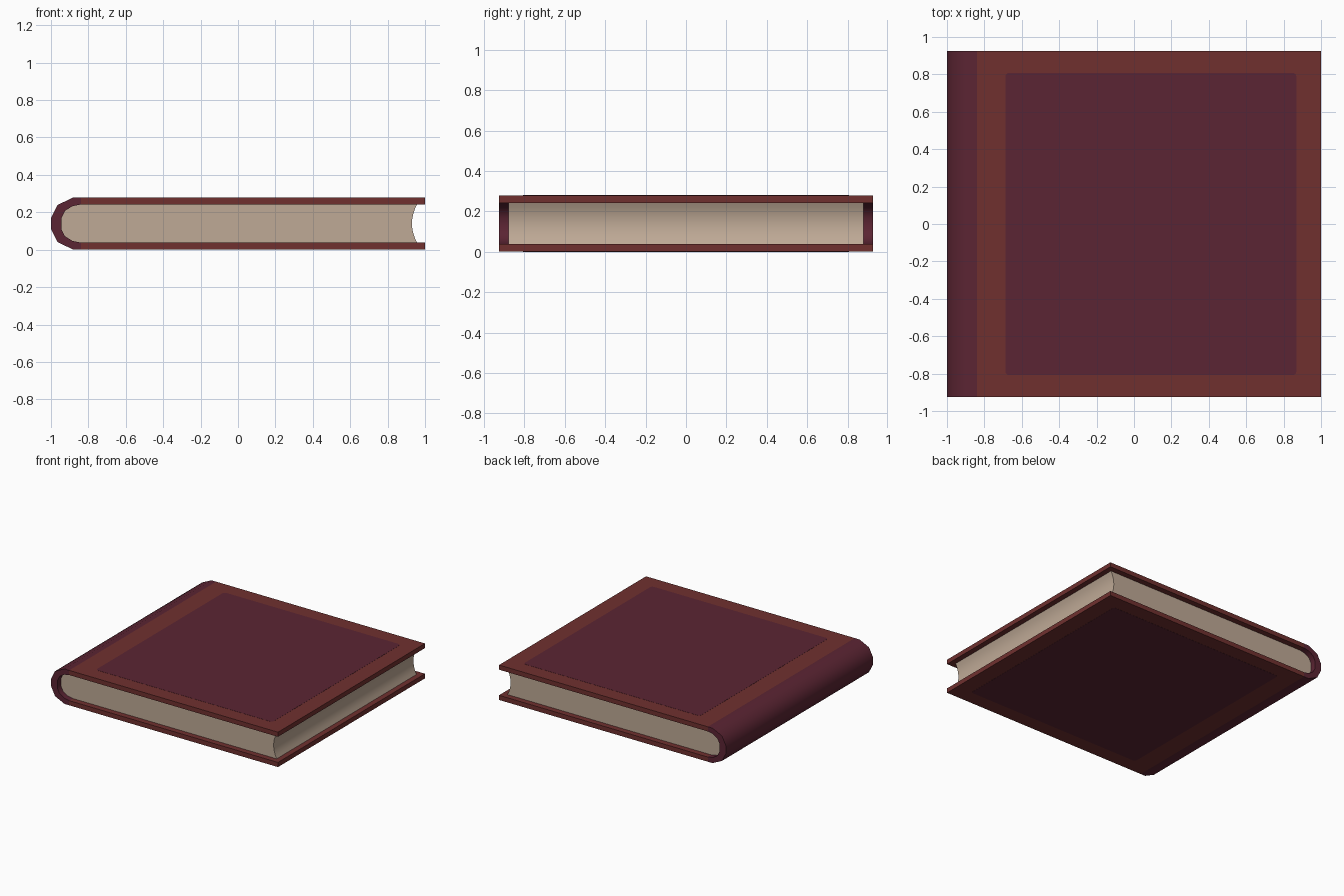
import bpy, bmesh, math

if "Cube" in bpy.data.objects:
    bpy.data.objects.remove(bpy.data.objects["Cube"])

H, T = 0.278, 0.037          # book height, board thickness
HALF_D, PAGE_D = 0.925, 0.88  # half depths of cover and pages


def material(name, rgb):
    m = bpy.data.materials.new(name)
    m.diffuse_color = (*rgb, 1)
    m.use_nodes = True
    m.node_tree.nodes["Principled BSDF"].inputs["Base Color"].default_value = m.diffuse_color
    return m


RED = material("cover red", (0.162, 0.030, 0.028))
PLUM = material("spine plum", (0.105, 0.018, 0.033))
PAPER = material("paper", (0.520, 0.400, 0.305))


def extrude(name, profile, half, mat):
    """Extrude a closed xz profile along y from -half to half."""
    bm = bmesh.new()
    face = bm.faces.new([bm.verts.new((x, -half, z)) for x, z in profile])
    new = bmesh.ops.extrude_face_region(bm, geom=[face])["geom"]
    bmesh.ops.translate(bm, vec=(0, 2 * half, 0),
                        verts=[v for v in new if isinstance(v, bmesh.types.BMVert)])
    bmesh.ops.recalc_face_normals(bm, faces=bm.faces)
    return finish(name, bm, mat)


def finish(name, bm, mat):
    me = bpy.data.meshes.new(name)
    bm.to_mesh(me)
    bm.free()
    me.materials.append(mat)
    ob = bpy.data.objects.new(name, me)
    bpy.context.collection.objects.link(ob)
    return ob


def smooth(ob, degrees):
    bpy.ops.object.select_all(action='DESELECT')
    ob.select_set(True)
    bpy.context.view_layer.objects.active = ob
    bpy.ops.object.shade_smooth_by_angle(angle=math.radians(degrees))


def mirrored(upper):
    """Complete an upper half profile with its reflection in mid height."""
    return upper + [(x, H - z) for x, z in reversed(upper)]


# Rounded spine wrapping the page block
outer = mirrored([(-0.84, H), (-0.882, H), (-0.965, 0.238), (-1.0, 0.169)])
inner = mirrored([(-0.84, H - T), (-0.885, 0.232), (-0.925, 0.207), (-0.945, 0.167)])
spine = extrude("spine", outer + inner[::-1], HALF_D, PLUM)
smooth(spine, 50)

# Page block with rounded back and hollow fore edge
n = 8
fore = []
for i in range(n + 1):
    t = -1 + 2 * i / n
    fore.append((0.93 + 0.027 * t * t, H / 2 + t * (H / 2 - T)))
pages = extrude("pages", inner + fore, PAGE_D, PAPER)
smooth(pages, 50)

# Two cover boards, each with a thin round-cornered panel
for side, z0, zp in (("bottom", 0.0, 0.0), ("top", H - T, H)):
    extrude(side + "_cover", [(-0.84, z0), (1, z0), (1, z0 + T), (-0.84, z0 + T)],
            HALF_D, RED)
    bm = bmesh.new()
    r = 0.02
    pts = []
    for k, (cx, cy) in enumerate([(0.868, 0.808), (-0.688, 0.808),
                                  (-0.688, -0.808), (0.868, -0.808)]):
        sx, sy = (1 if cx > 0 else -1), (1 if cy > 0 else -1)
        for j in range(4):
            a = math.radians(90 * k + 30 * j)
            pts.append((cx - sx * r + r * math.cos(a), cy - sy * r + r * math.sin(a)))
    up = 1 if zp > 0 else -1
    base = bm.faces.new([bm.verts.new((x, y, zp - 0.001 * up)) for x, y in pts])
    new = bmesh.ops.extrude_face_region(bm, geom=[base])["geom"]
    bmesh.ops.translate(bm, vec=(0, 0, 0.002 * up),
                        verts=[v for v in new if isinstance(v, bmesh.types.BMVert)])
    bmesh.ops.recalc_face_normals(bm, faces=bm.faces)
    finish(side + "_panel", bm, PLUM)

# Rest the book on the ground
for ob in bpy.context.collection.objects:
    ob.location.z = 0.001
